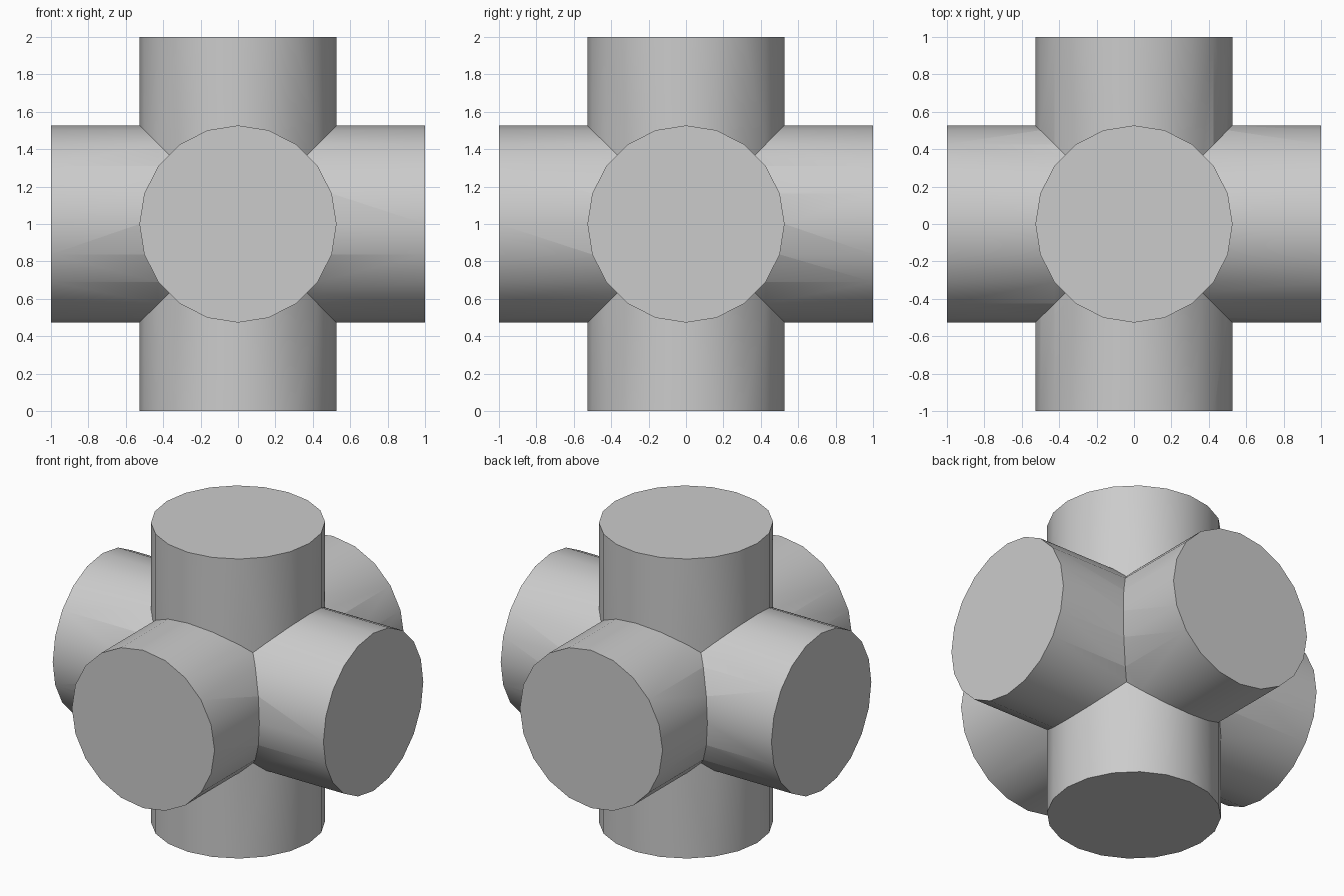
import bpy
from math import radians

cube = bpy.data.objects.get("Cube")
if cube:
    bpy.data.objects.remove(cube, do_unlink=True)

RADIUS, LENGTH, SIDES = 0.527, 2.0, 20

grey = bpy.data.materials.new("plain grey")
grey.use_nodes = True
colour = (0.6, 0.6, 0.6, 1)
grey.diffuse_color = colour
grey.node_tree.nodes["Principled BSDF"].inputs["Base Color"].default_value = colour


def add_pipe(name, rotation):
    """Solid cylinder through the centre, turned onto one axis."""
    bpy.ops.mesh.primitive_cylinder_add(vertices=SIDES, radius=RADIUS, depth=LENGTH,
                                        location=(0, 0, LENGTH / 2), rotation=rotation)
    pipe = bpy.context.object
    pipe.name = name
    pipe.data.materials.append(grey)
    bpy.ops.object.transform_apply(location=False, rotation=True, scale=False)
    return pipe


# Three crossing cylinders, one per axis
junction = add_pipe("six_way_junction", (0, 0, 0))
arms = [add_pipe("side_arm", (0, radians(90), 0)),
        add_pipe("front_back_arm", (radians(90), 0, 0))]

# Weld the arms into one solid with clean creases
bpy.ops.object.select_all(action='DESELECT')
bpy.context.view_layer.objects.active = junction
junction.select_set(True)
for arm in arms:
    union = junction.modifiers.new("union", 'BOOLEAN')
    union.operation, union.solver, union.object = 'UNION', 'EXACT', arm
    bpy.ops.object.modifier_apply(modifier=union.name)
    bpy.data.objects.remove(arm, do_unlink=True)

# Round sides, sharp end caps and creases
bpy.ops.object.shade_smooth_by_angle(angle=radians(30))
